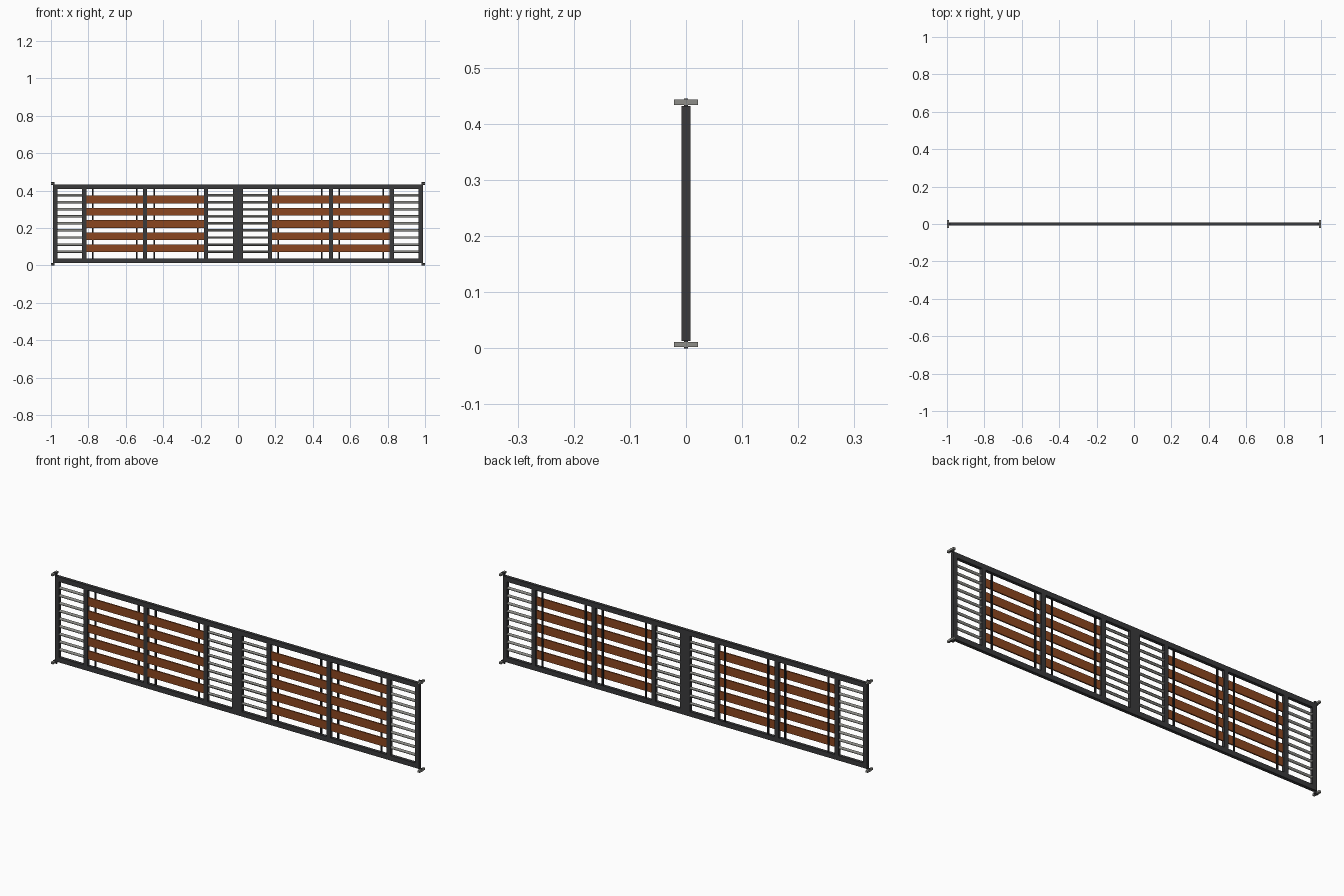
import bpy, math

if "Cube" in bpy.data.objects:
    bpy.data.objects.remove(bpy.data.objects["Cube"])


def material(name, rgb):
    m = bpy.data.materials.new(name)
    m.diffuse_color = (*rgb, 1)
    m.use_nodes = True
    m.node_tree.nodes["Principled BSDF"].inputs["Base Color"].default_value = m.diffuse_color
    return m


FRAME = material("charcoal_frame", (0.042, 0.042, 0.044))
WOOD = material("brown_wood", (0.26, 0.062, 0.014))
STEEL = material("grey_steel", (0.27, 0.27, 0.25))
DARK = material("black_steel", (0.014, 0.014, 0.016))


def box(name, x, y, z, mat):
    """Box from (min, max) ranges on each axis."""
    bpy.ops.mesh.primitive_cube_add(
        size=1, location=[(r[0] + r[1]) / 2 for r in (x, y, z)])
    o = bpy.context.object
    o.name = name
    o.scale = [abs(r[1] - r[0]) for r in (x, y, z)]
    bpy.ops.object.transform_apply(location=False, rotation=False, scale=True)
    o.data.materials.append(mat)
    return o


def tube(name, x0, x1, z, radius, mat):
    bpy.ops.mesh.primitive_cylinder_add(
        vertices=12, radius=radius, depth=abs(x1 - x0),
        location=((x0 + x1) / 2, 0, z), rotation=(0, math.pi / 2, 0))
    o = bpy.context.object
    o.name = name
    o.data.materials.append(mat)
    bpy.ops.object.shade_smooth_by_angle()


DEPTH = (-0.0077, 0.0077)
BOTTOM, TOP = 0.013, 0.432
RAIL = 0.024

# Horizontal rails and the double post in the middle
box("bottom_rail", (-0.988, 0.988), DEPTH, (BOTTOM, BOTTOM + RAIL), FRAME)
box("top_rail", (-0.988, 0.988), DEPTH, (TOP - RAIL, TOP), FRAME)
box("centre_post", (-0.026, 0.026), DEPTH, (BOTTOM + RAIL, TOP - RAIL), FRAME)

for side, s in (("left", -1), ("right", 1)):
    # Upright posts
    for i, c in enumerate((0.171, 0.497, 0.822, 0.977)):
        box(f"{side}_post_{i}", (s * (c - 0.0115), s * (c + 0.0115)), DEPTH,
            (BOTTOM + RAIL, TOP - RAIL), FRAME)

    # Thin uprights behind the planks
    for i, c in enumerate((0.214, 0.449, 0.541, 0.776)):
        box(f"{side}_plank_support_{i}", (s * (c - 0.004), s * (c + 0.004)),
            (0.0005, 0.0065), (BOTTOM + RAIL, TOP - RAIL), DARK)

    # Wooden planks
    for bay, (a, b) in enumerate(((0.182, 0.486), (0.508, 0.811))):
        for i in range(5):
            z = 0.091 + 0.0653 * i
            box(f"{side}_plank_{bay}_{i}", (s * a, s * b), (-0.006, 0.0005),
                (z - 0.0205, z + 0.0205), WOOD)

    # Steel tubes in the narrow bays
    for bay, (a, b) in enumerate(((0.024, 0.162), (0.831, 0.968))):
        for i in range(9):
            tube(f"{side}_tube_{bay}_{i}", s * a, s * b,
                 0.074 + 0.0377 * i, 0.0065, STEEL)

    # Corner hinges: cross plate and dark tab
    for level, lo in (("bottom", 0.002), ("top", 0.434)):
        box(f"{side}_{level}_hinge_plate", (s * 0.989, s * 1.0),
            (-0.021, 0.021), (lo, lo + 0.0095), STEEL)
        tab = (0.0, 0.014) if level == "bottom" else (0.431, 0.445)
        box(f"{side}_{level}_hinge_tab", (s * 0.981, s * 0.9995),
            (-0.004, 0.004), tab, FRAME)
